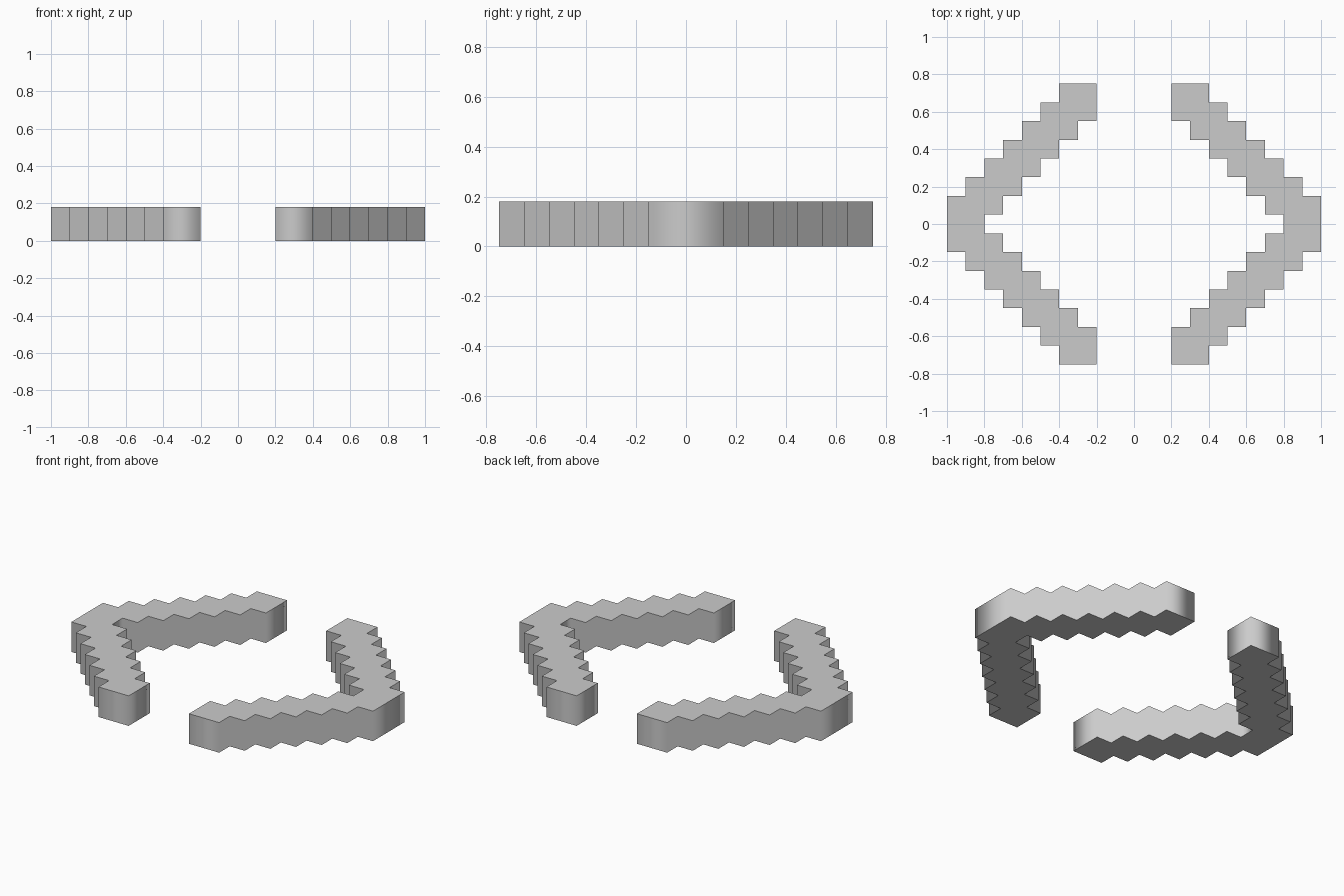
import bpy
import bmesh

cube = bpy.data.objects.get("Cube")
if cube:
    bpy.data.objects.remove(cube, do_unlink=True)

STEP = 0.1
STEPS = 6
BACK = 0.75
HEIGHT = 0.18

grey = bpy.data.materials.new("light_grey")
colour = (0.6, 0.6, 0.6, 1)
grey.diffuse_color = colour
grey.use_nodes = True
grey.node_tree.nodes["Principled BSDF"].inputs["Base Color"].default_value = colour


def stairs(x, first_drop):
    """Stair outline from the back end towards y = 0, mirrored to the front."""
    points = [(x, BACK)]
    y = BACK - first_drop
    for _ in range(STEPS):
        points += [(x, y), (x + STEP, y)]
        x += STEP
        y -= STEP
    return points + [(x, -y) for x, y in reversed(points)]


def stepped_wall(name, side):
    outline = stairs(0.4, STEP) + stairs(0.2, 2 * STEP)[::-1]

    # Extrude the outline upwards
    bm = bmesh.new()
    base = bm.faces.new([bm.verts.new((side * x, y, 0)) for x, y in outline])
    grown = bmesh.ops.extrude_face_region(bm, geom=[base], use_keep_orig=True)
    top = [v for v in grown["geom"] if isinstance(v, bmesh.types.BMVert)]
    bmesh.ops.translate(bm, verts=top, vec=(0, 0, HEIGHT))
    bmesh.ops.recalc_face_normals(bm, faces=bm.faces)

    # Soft shading around the sides, crisp rims at top and bottom
    for face in bm.faces:
        face.smooth = abs(face.normal.z) < 0.5
    for edge in bm.edges:
        a, b = edge.verts
        edge.smooth = abs(a.co.z - b.co.z) > 0.01

    mesh = bpy.data.meshes.new(name)
    bm.to_mesh(mesh)
    bm.free()
    mesh.materials.append(grey)
    bpy.context.collection.objects.link(bpy.data.objects.new(name, mesh))


stepped_wall("left_stepped_wall", 1)
stepped_wall("right_stepped_wall", -1)
